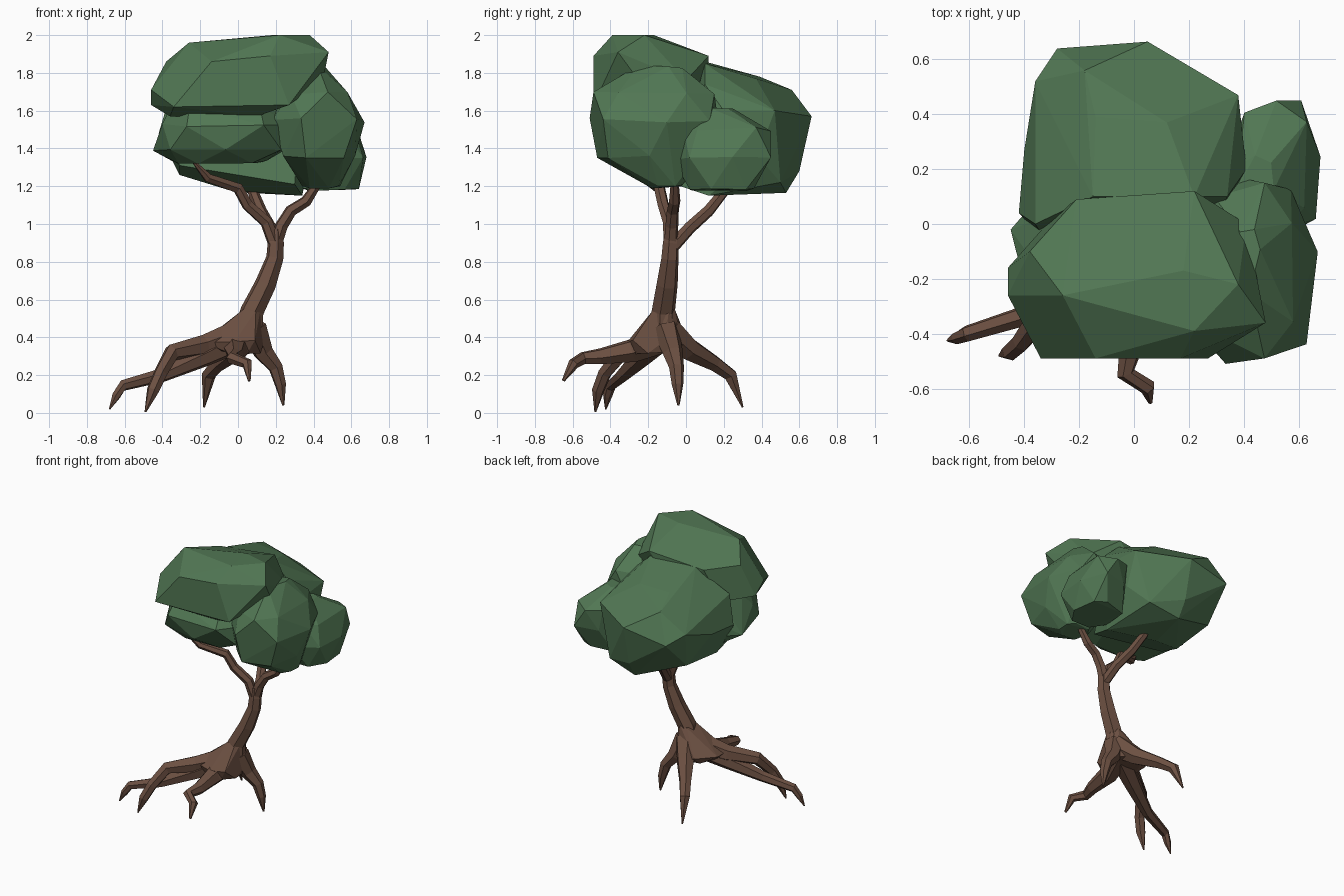
import bpy, bmesh, math, random
from mathutils import Vector

random.seed(4)


def material(name, rgb):
    m = bpy.data.materials.new(name)
    m.diffuse_color = (*rgb, 1)
    return m


BARK = material("brown bark", (0.150, 0.080, 0.054))
LEAF = material("green leaves", (0.083, 0.185, 0.088))


def finish(bm, name, mat):
    bmesh.ops.recalc_face_normals(bm, faces=bm.faces)
    me = bpy.data.meshes.new(name)
    bm.to_mesh(me)
    bm.free()
    me.materials.append(mat)
    ob = bpy.data.objects.new(name, me)
    bpy.context.collection.objects.link(ob)
    return ob


def lump(name, mat, points):
    """Faceted lump: convex hull of its corner points."""
    bm = bmesh.new()
    for p in points:
        bm.verts.new(p)
    bmesh.ops.convex_hull(bm, input=bm.verts)
    bmesh.ops.delete(bm, geom=[v for v in bm.verts if not v.link_faces], context='VERTS')
    bmesh.ops.dissolve_limit(bm, angle_limit=math.radians(4), verts=bm.verts, edges=bm.edges)
    return finish(bm, name, mat)


def layered_lump(name, mat, levels, sides=7, jitter=0.12):
    """Lump from irregular outlines, one per level (z, x0, x1, y0, y1)."""
    points = []
    for z, x0, x1, y0, y1 in levels:
        turn = random.uniform(0, math.tau)
        pts = []
        for i in range(sides):
            a = turn + math.tau * (i + random.uniform(-.2, .2)) / sides
            r = random.uniform(1 - jitter, 1)
            c, s = math.cos(a), math.sin(a)
            pts.append((r * math.copysign(abs(c) ** .75, c),
                        r * math.copysign(abs(s) ** .75, s)))
        xs, ys = [p[0] for p in pts], [p[1] for p in pts]
        for x, y in pts:
            points.append((x0 + (x1 - x0) * (x - min(xs)) / (max(xs) - min(xs)),
                           y0 + (y1 - y0) * (y - min(ys)) / (max(ys) - min(ys)),
                           z + random.uniform(-.012, .012)))
    return lump(name, mat, points)


def limb(name, path, sides=6):
    """Tapered faceted tube through (x, y, z, radius) points."""
    bm = bmesh.new()
    pts = [Vector(p[:3]) for p in path]
    u, rings = None, []
    for i, p in enumerate(pts):
        t = (pts[min(i + 1, len(pts) - 1)] - pts[max(i - 1, 0)]).normalized()
        u = t.orthogonal() if u is None else u - t * u.dot(t)
        u.normalize()
        v = t.cross(u)
        r = path[i][3]
        rings.append([bm.verts.new(p + r * (u * math.cos(math.tau * k / sides)
                                            + v * math.sin(math.tau * k / sides)))
                      for k in range(sides)])
    for a, b in zip(rings, rings[1:]):
        for k in range(sides):
            n = (k + 1) % sides
            bm.faces.new((a[k], a[n], b[n], b[k]))
    bm.faces.new(rings[0])
    bm.faces.new(rings[-1])
    return finish(bm, name, BARK)


# Trunk and the flare where the roots meet
limb("trunk", [(.05, -.12, .40, .085), (.075, -.12, .54, .064), (.145, -.10, .68, .058),
               (.195, -.085, .82, .047), (.20, -.08, .90, .044), (.20, -.075, .97, .034)])
layered_lump("root_flare", BARK, [(.32, -.14, .12, -.27, -.01), (.375, -.19, .14, -.31, .01),
                                  (.45, -.07, .125, -.225, -.035), (.54, .02, .125, -.175, -.06)])

# Branches
limb("left_branch", [(.20, -.08, .88, .037), (.15, -.09, 1.01, .034), (.05, -.12, 1.10, .031),
                     (.00, -.14, 1.19, .031), (-.16, -.22, 1.245, .026), (-.24, -.27, 1.335, .008)])
limb("back_branch", [(.20, -.07, .88, .036), (.17, .02, .98, .034),
                     (.12, .12, 1.07, .032), (.08, .20, 1.17, .028), (.06, .24, 1.25, .02)])
limb("right_branch", [(.20, -.08, .90, .037), (.23, -.075, .99, .035), (.28, -.07, 1.07, .033),
                      (.36, -.06, 1.12, .031), (.44, -.06, 1.24, .02)])

# Roots
limb("far_left_root", [(.04, -.12, .41, .08), (-.18, -.23, .30, .058), (-.40, -.335, .20, .038),
                       (-.61, -.40, .145, .03), (-.645, -.415, .09, .024), (-.68, -.425, .02, .004)])
limb("left_root", [(.04, -.13, .43, .085), (-.18, -.23, .355, .06), (-.35, -.34, .32, .045),
                   (-.41, -.43, .21, .037), (-.45, -.465, .12, .034), (-.49, -.48, .005, .005)])
limb("front_root", [(.03, -.13, .40, .09), (-.01, -.28, .33, .065), (-.01, -.45, .30, .044),
                    (-.03, -.545, .29, .034), (.05, -.595, .26, .03), (.06, -.65, .17, .008)])
limb("back_root", [(.06, -.10, .44, .085), (-.01, .02, .335, .062), (-.10, .15, .262, .043),
                   (-.155, .235, .20, .038), (-.18, .30, .03, .005)])
limb("right_root", [(.08, -.11, .45, .075), (.135, -.07, .32, .055), (.20, -.05, .24, .04),
                    (.225, -.045, .15, .031), (.24, -.04, .04, .006)])

# Leaf clumps
lump("top_leaves", LEAF, [
    (-.34, -.49, 1.62), (-.14, -.49, 1.86), (.17, -.49, 1.89), (.27, -.49, 1.63),
    (.48, -.36, 1.91), (.38, -.22, 2.0), (.18, -.17, 2.0), (.22, -.39, 2.0),
    (-.26, -.26, 1.96), (-.21, .09, 1.85), (.22, .12, 1.89), (.08, .11, 1.72),
    (-.46, -.16, 1.63), (-.46, -.26, 1.71), (-.38, -.10, 1.86), (.41, .00, 1.76),
    (.45, -.25, 1.76), (-.30, .02, 1.61), (.10, -.40, 1.57), (-.36, -.32, 1.57)])
layered_lump("lower_left_leaves", LEAF, [
    (1.33, -.33, .15, -.32, .15), (1.40, -.45, .28, -.43, .17),
    (1.52, -.40, .30, -.46, .17), (1.61, -.36, .25, -.38, .14)])
lump("back_leaves", LEAF, [
    (.05, .665, 1.57), (-.28, .64, 1.51), (.38, .47, 1.60), (-.36, .52, 1.57),
    (-.18, .56, 1.71), (-.14, .39, 1.78), (-.15, .10, 1.86), (.22, .10, 1.85),
    (.12, .37, 1.77), (.41, .20, 1.60), (-.40, .27, 1.49), (-.42, .04, 1.48),
    (-.36, .00, 1.68), (.34, .10, 1.74), (-.31, .08, 1.26), (-.30, .42, 1.29),
    (.28, .50, 1.22), (.05, .53, 1.165), (.34, .12, 1.15), (-.05, .18, 1.18),
    (.05, .60, 1.28), (.38, .38, 1.36), (-.31, -.08, 1.31), (.30, -.06, 1.21)])
layered_lump("right_leaves", LEAF, [
    (1.20, .34, .54, -.18, -.02), (1.35, .24, .62, -.47, .10), (1.55, .18, .67, -.51, .17),
    (1.69, .25, .58, -.49, .15), (1.83, .37, .46, -.25, -.02)])
layered_lump("back_right_leaves", LEAF, [
    (1.18, .34, .64, .02, .36), (1.35, .38, .68, -.07, .45),
    (1.50, .35, .63, -.02, .45), (1.61, .38, .51, .05, .25)])
